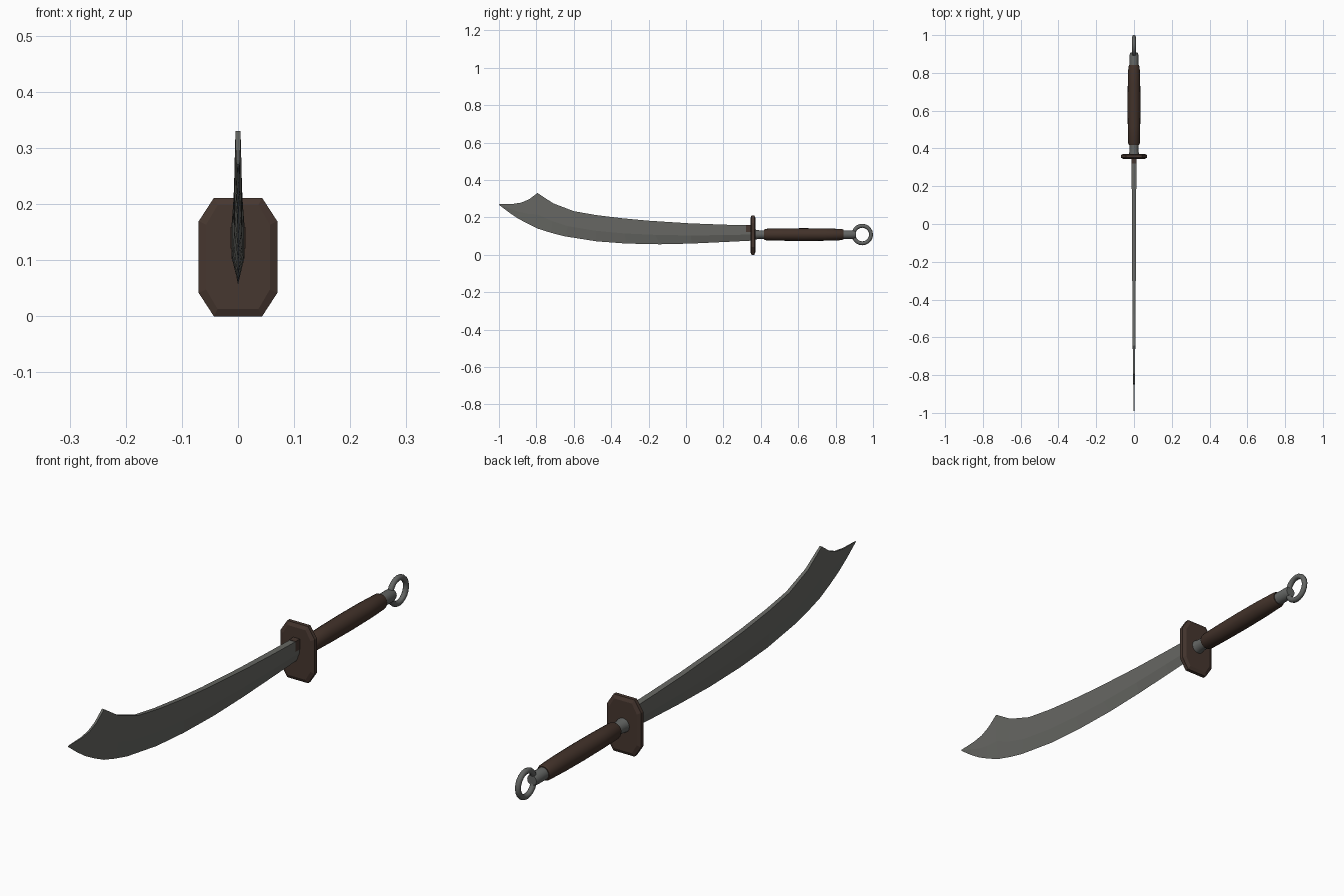
import bpy, bmesh, math
from mathutils import Vector

if "Cube" in bpy.data.objects:
    bpy.data.objects.remove(bpy.data.objects["Cube"])


def material(name, rgb):
    m = bpy.data.materials.new(name)
    m.diffuse_color = (*rgb, 1)
    m.use_nodes = True
    m.node_tree.nodes["Principled BSDF"].inputs["Base Color"].default_value = m.diffuse_color
    return m


STEEL = material("dull steel", (0.135, 0.137, 0.125))
FITTING = material("grey fittings", (0.125, 0.13, 0.125))
GUARD = material("guard brown", (0.062, 0.038, 0.029))
GRIP = material("grip brown", (0.055, 0.032, 0.023))
AXIS_Z = 0.108


def finish(name, bm, mat, smooth=None):
    bmesh.ops.recalc_face_normals(bm, faces=bm.faces)
    me = bpy.data.meshes.new(name)
    bm.to_mesh(me)
    bm.free()
    me.materials.append(mat)
    ob = bpy.data.objects.new(name, me)
    bpy.context.collection.objects.link(ob)
    if smooth:
        bpy.context.view_layer.objects.active = ob
        ob.select_set(True)
        bpy.ops.object.shade_smooth_by_angle(angle=math.radians(smooth))
        ob.select_set(False)
    return ob


def loft(bm, rings):
    """Skin closed rings of points and cap both ends."""
    loops = [[bm.verts.new(p) for p in r] for r in rings]
    n = len(loops[0])
    for a, b in zip(loops, loops[1:]):
        for i in range(n):
            j = (i + 1) % n
            bm.faces.new((a[i], a[j], b[j], b[i]))
    bm.faces.new(loops[0])
    bm.faces.new(loops[-1])


def lathe(name, profile, mat, sides=16):
    """Turned part along y, profile of (y, radius)."""
    bm = bmesh.new()
    loft(bm, [[(r * math.cos(2 * math.pi * i / sides), y,
                AXIS_Z + r * math.sin(2 * math.pi * i / sides))
               for i in range(sides)] for y, r in profile])
    return finish(name, bm, mat, 40)


# Blade: stations of spine (y, z), edge (y, z), half thickness
stations = [
    (0.36, 0.157, 0.36, 0.076, 0.012), (0.20, 0.161, 0.20, 0.068, 0.012),
    (0.02, 0.168, 0.03, 0.060, 0.011), (-0.20, 0.182, -0.14, 0.056, 0.010),
    (-0.34, 0.195, -0.32, 0.060, 0.009), (-0.48, 0.212, -0.48, 0.072, 0.008),
    (-0.60, 0.233, -0.65, 0.099, 0.007), (-0.71, 0.275, -0.72, 0.117, 0.006),
    (-0.794, 0.33, -0.79, 0.139, 0.0045), (-0.84, 0.296, -0.85, 0.168, 0.004),
    (-0.88, 0.279, -0.90, 0.195, 0.0035), (-0.925, 0.272, -0.95, 0.229, 0.003),
    (-0.998, 0.271, -1.0, 0.267, 0.001),
]
rings = []
for sy, sz, ey, ez, w in stations:
    s, e = Vector((0, sy, sz)), Vector((0, ey, ez))
    m = e.lerp(s, 0.4)
    x = Vector((w, 0, 0))
    rings.append([s - x, s + x, m + x, e, m - x])
bm = bmesh.new()
loft(bm, rings)
finish("blade", bm, STEEL)


def box(name, lo, hi, mat):
    bm = bmesh.new()
    loft(bm, [[(lo[0], y, lo[2]), (hi[0], y, lo[2]), (hi[0], y, hi[2]), (lo[0], y, hi[2])]
              for y in (lo[1], hi[1])])
    return finish(name, bm, mat)


# Small brown collar over the spine at the blade root
box("blade_collar", (-0.0135, 0.32, 0.121), (0.0135, 0.36, 0.1595), GUARD)


# Guard: bevelled octagonal plate
def octagon(y, inset):
    hx, hz, c = 0.07 - inset, 0.1055 - inset, 0.5 * inset
    ax, az = 0.043 - c, 0.064 - c
    return [(x, y, 0.1055 + z) for x, z in
            [(ax, hz), (hx, az), (hx, -az), (ax, -hz),
             (-ax, -hz), (-hx, -az), (-hx, az), (-ax, hz)]]


bm = bmesh.new()
loft(bm, [octagon(0.345, 0.013), octagon(0.351, 0), octagon(0.365, 0), octagon(0.371, 0.013)])
finish("guard", bm, GUARD)

# Handle
lathe("front_ferrule", [(0.368, 0.027), (0.39, 0.023), (0.43, 0.023)], FITTING)
lathe("grip", [(0.418, 0.027), (0.428, 0.031), (0.52, 0.033), (0.63, 0.034),
               (0.74, 0.033), (0.832, 0.030), (0.842, 0.026)], GRIP)
lathe("rear_ferrule", [(0.83, 0.023), (0.895, 0.023), (0.908, 0.019)], FITTING)

# Pommel ring in the y-z plane
bpy.ops.mesh.primitive_torus_add(major_segments=20, minor_segments=10, major_radius=0.047,
                                 minor_radius=0.0105, location=(0, 0.9425, AXIS_Z),
                                 rotation=(0, math.pi / 2, 0))
ring = bpy.context.object
ring.name = "pommel_ring"
ring.data.materials.append(FITTING)
bpy.ops.object.shade_smooth_by_angle(angle=math.radians(40))
